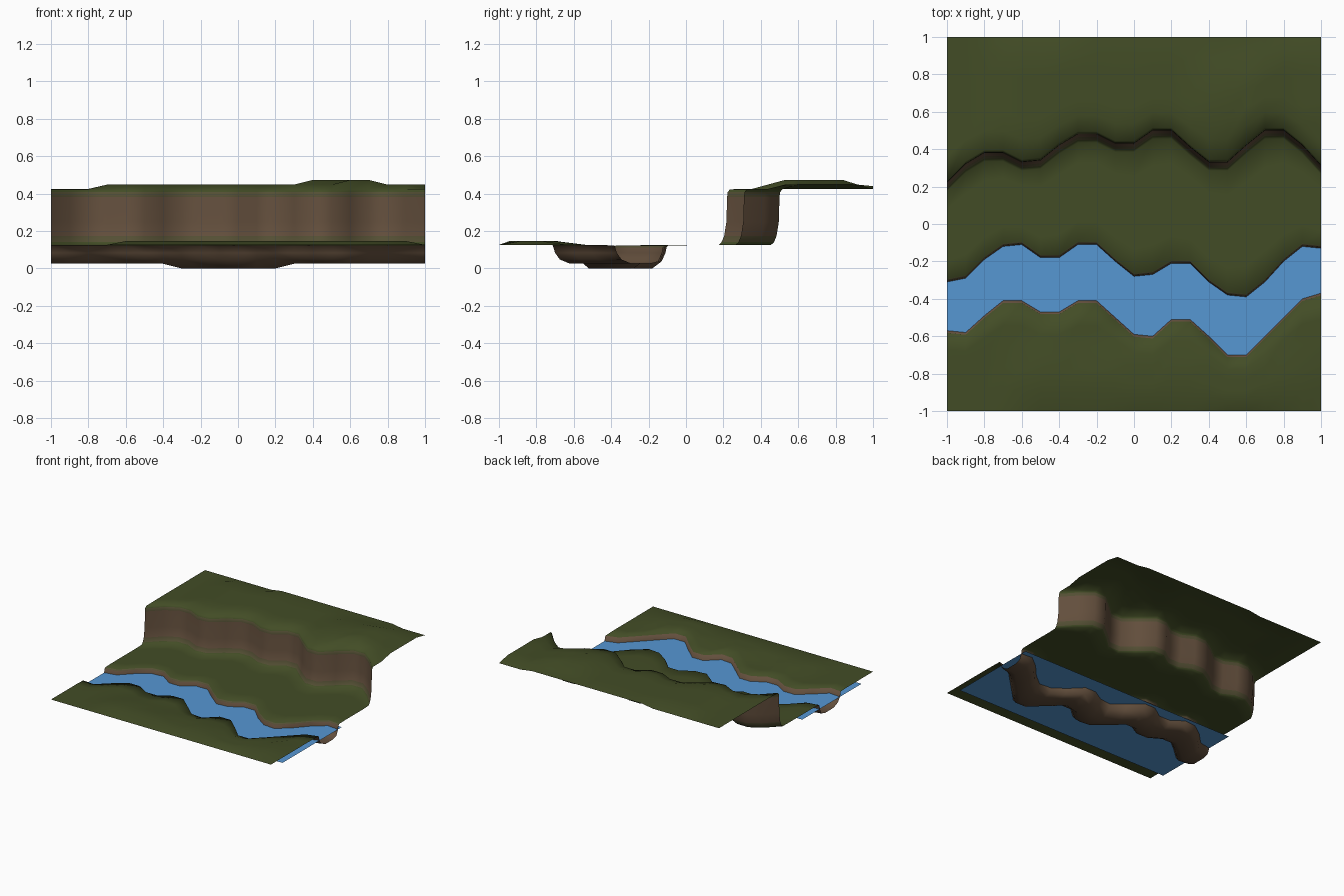
import bpy, math

if "Cube" in bpy.data.objects:
    bpy.data.objects.remove(bpy.data.objects["Cube"])

# Lines read along x = -1 .. 1 in steps of 0.1
CLIFF = [.22, .32, .38, .38, .33, .34, .42, .48, .48, .43, .43,
         .50, .50, .41, .33, .33, .42, .50, .50, .42, .31]
NORTH = [-.31, -.29, -.19, -.12, -.11, -.18, -.18, -.11, -.11, -.20, -.28,
         -.27, -.21, -.21, -.31, -.38, -.39, -.31, -.20, -.12, -.13]
SOUTH = [-.57, -.58, -.49, -.41, -.41, -.47, -.47, -.41, -.41, -.50, -.59,
         -.60, -.51, -.51, -.60, -.70, -.70, -.60, -.50, -.40, -.37]


def material(name, rgb):
    m = bpy.data.materials.new(name)
    m.diffuse_color = (*rgb, 1)
    m.use_nodes = True
    m.node_tree.nodes["Principled BSDF"].inputs["Base Color"].default_value = m.diffuse_color
    return m


grass = material("grass_green", (.055, .073, .019))
earth = material("earth_brown", (.125, .078, .046))
moss = material("mossy_earth", (.088, .078, .034))
blue = material("water_blue", (.092, .31, .65))
G, E, M = 0, 1, 2


def mesh_object(name, verts, faces, mats, indices=None):
    me = bpy.data.meshes.new(name)
    me.from_pydata(verts, [], faces)
    for m in mats:
        me.materials.append(m)
    for i, p in enumerate(me.polygons):
        p.use_smooth = True
        if indices:
            p.material_index = indices[i]
    me.update()
    ob = bpy.data.objects.new(name, me)
    bpy.context.collection.objects.link(ob)
    return ob


def plateau_height(x, y):
    z = .427
    if x > -.75 and .45 < y < .95:
        z = .45
    if .35 < x < .72 and .52 < y < .86:
        z = .475
    if y >= .95 and -.3 < x < .75:
        z = .442
    return z


def column(x, s, n, c):
    """South-to-north section; each entry is y, z, colour of the next strip."""
    pts = []
    # south meadow with a gentle rise
    for i in range(5):
        y = -1 + (s - .02 + 1) * i / 5
        rise = .02 if -.65 < x < .95 and -.95 < y < -.68 else 0
        pts.append((y, .128 + rise, G))
    # river bed, deeper in the middle reach
    bed = .002 if -.35 < x < .25 else .027
    pts += [(s - .012, .125, E), (s, .085, E), (s + .025, .05, E),
            (s + .08, bed, E), (n - .07, bed, E), (n - .02, .04, E),
            (n, .085, E), (n + .006, .115, M), (n + .015, .124, G)]
    # middle meadow
    a, b = n + .015, c - .045
    for i in range(1, 5):
        pts.append((a + (b - a) * i / 5, .126, G))
    # cliff face
    pts += [(b, .128, G), (c - .03, .142, M), (c - .016, .175, E),
            (c - .004, .25, E), (c, .385, M), (c + .003, .41, G),
            (c + .015, .425, G)]
    # upper plateau
    a = c + .015
    for i in range(1, 7):
        y = a + (1 - a) * i / 6
        pts.append((y, plateau_height(x, y), G))
    return pts


# Terrain sheet skinned across the sections
verts, faces, idx = [], [], []
cols = [column(-1 + .1 * i, SOUTH[i], NORTH[i], CLIFF[i]) for i in range(21)]
rows = len(cols[0])
for i, col in enumerate(cols):
    verts += [(-1 + .1 * i, y, z) for y, z, _ in col]
for i in range(20):
    for j in range(rows - 1):
        k = i * rows + j
        faces.append((k, k + rows, k + rows + 1, k + 1))
        idx.append(cols[i][j][2])
low = min(v[2] for v in verts)
verts = [(x, y, z - low) for x, y, z in verts]
mesh_object("terrain", verts, faces, [grass, earth, moss], idx)

# Flat water sheet
mesh_object("river_water",
            [(-1, -.85, .083), (1, -.85, .083), (1, -.08, .083), (-1, -.08, .083)],
            [(0, 1, 2, 3)], [blue])
